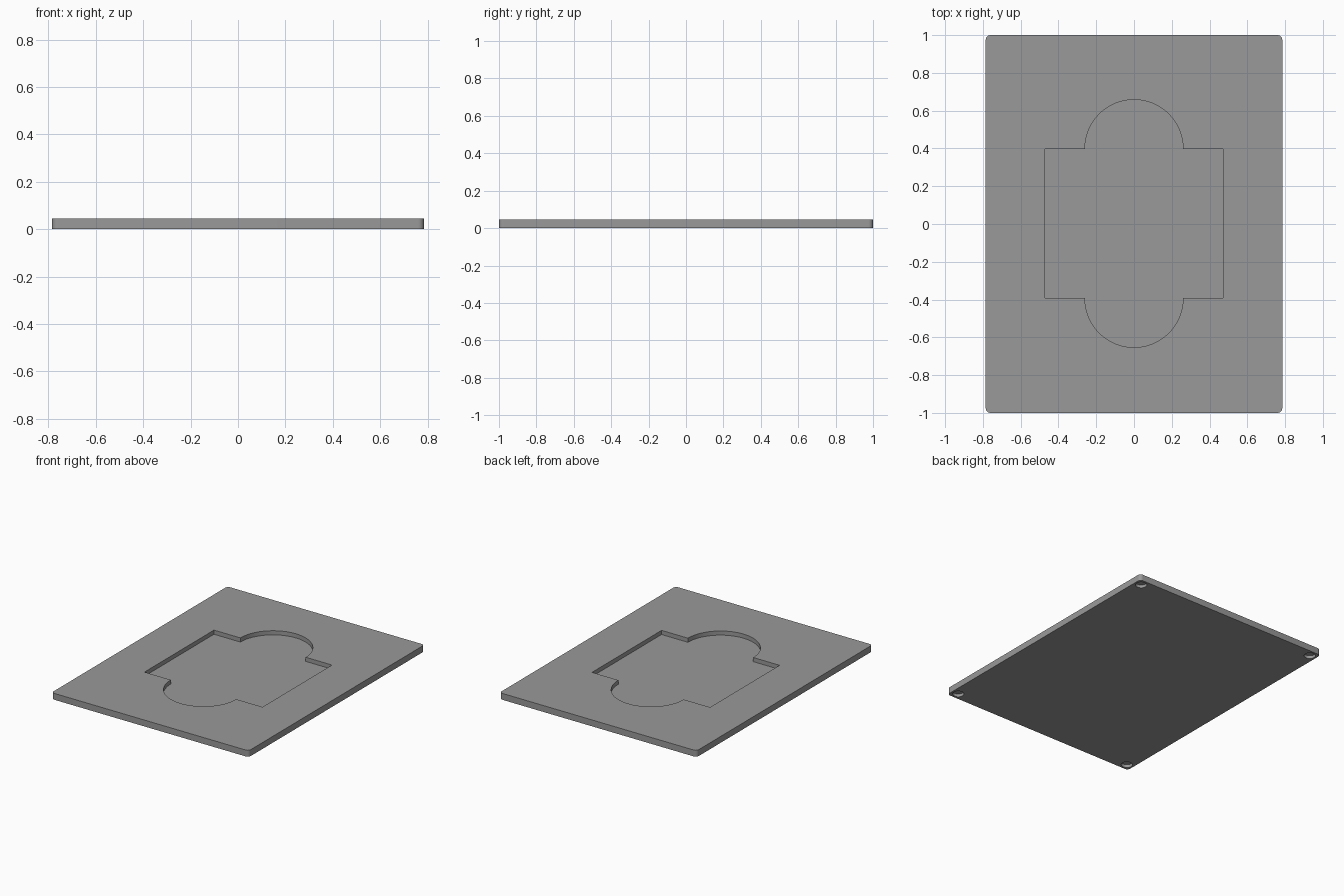
import bpy, bmesh, math

if "Cube" in bpy.data.objects:
    bpy.data.objects.remove(bpy.data.objects["Cube"])

W, L, T = 0.785, 1.0, 0.046      # plate half width, half length, thickness
CORNER = 0.025                   # rounded corner radius
RECESS_DEPTH = 0.03
HALF_W, Y_LOW, Y_HIGH, R = 0.47, -0.393, 0.398, 0.26
MAGNET_R, MAGNET_IN, MAGNET_DEPTH = 0.038, 0.051, 0.022


def arc(cx, cy, r, a0, a1, n):
    """Points along an arc, angles in degrees."""
    return [(cx + r * math.cos(math.radians(a0 + (a1 - a0) * i / n)),
             cy + r * math.sin(math.radians(a0 + (a1 - a0) * i / n))) for i in range(n + 1)]


def prism(name, outline, z0, z1):
    """Extrude a closed outline between two heights."""
    bm = bmesh.new()
    face = bm.faces.new([bm.verts.new((x, y, z0)) for x, y in outline])
    top = bmesh.ops.extrude_face_region(bm, geom=[face])["geom"]
    bmesh.ops.translate(bm, vec=(0, 0, z1 - z0),
                        verts=[v for v in top if isinstance(v, bmesh.types.BMVert)])
    bmesh.ops.recalc_face_normals(bm, faces=bm.faces)
    mesh = bpy.data.meshes.new(name)
    bm.to_mesh(mesh)
    bm.free()
    obj = bpy.data.objects.new(name, mesh)
    bpy.context.collection.objects.link(obj)
    return obj


# Plate with rounded corners
outline = []
for sx, sy, a in ((1, 1, 0), (-1, 1, 90), (-1, -1, 180), (1, -1, 270)):
    outline += arc(sx * (W - CORNER), sy * (L - CORNER), CORNER, a, a + 90, 8)
plate = prism("base_plate", outline, 0, T)
grey = bpy.data.materials.new("mid grey")
grey.diffuse_color = (0.32, 0.32, 0.32, 1)
grey.use_nodes = True
grey.node_tree.nodes["Principled BSDF"].inputs["Base Color"].default_value = grey.diffuse_color
plate.data.materials.append(grey)

# Recess: a rectangle with a half circle at each end
recess = ([(HALF_W, Y_LOW), (HALF_W, Y_HIGH)] + arc(0, Y_HIGH, R, 0, 180, 48)
          + [(-HALF_W, Y_HIGH), (-HALF_W, Y_LOW)] + arc(0, Y_LOW, R, 180, 360, 48))
cutters = [prism("recess_cutter", recess, T - RECESS_DEPTH, T + 0.1)]

# Round pockets under the four corners
for sx in (-1, 1):
    for sy in (-1, 1):
        circle = arc(sx * (W - MAGNET_IN), sy * (L - MAGNET_IN), MAGNET_R, 0, 360, 32)[:-1]
        cutters.append(prism("pocket_cutter", circle, -0.1, MAGNET_DEPTH))

# Cut and tidy up
bpy.context.view_layer.objects.active = plate
plate.select_set(True)
for cutter in cutters:
    mod = plate.modifiers.new("cut", "BOOLEAN")
    mod.operation, mod.solver, mod.object = "DIFFERENCE", "EXACT", cutter
    bpy.ops.object.modifier_apply(modifier=mod.name)
    bpy.data.objects.remove(cutter)
bpy.ops.object.shade_smooth_by_angle(angle=math.radians(30))
